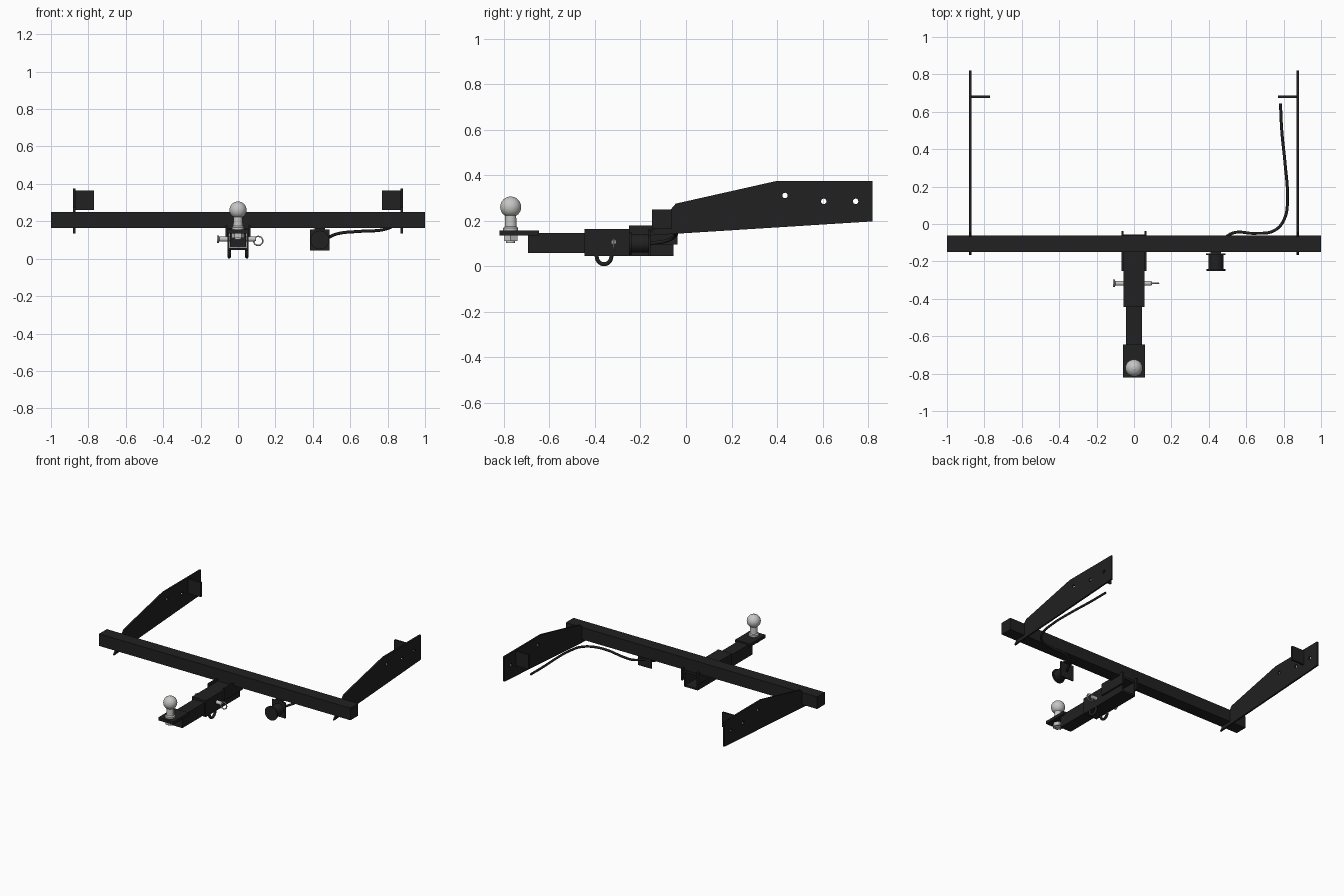
import bpy, bmesh
from math import pi, cos, sin
from mathutils import Matrix, Vector

cube = bpy.data.objects.get("Cube")
if cube:
    bpy.data.objects.remove(cube)


def material(name, rgb, metallic=0.0):
    m = bpy.data.materials.new(name)
    m.use_nodes = True
    m.diffuse_color = (*rgb, 1)
    m.node_tree.nodes["Principled BSDF"].inputs["Base Color"].default_value = (*rgb, 1)
    return m


black = material("black paint", (0.015, 0.015, 0.015))
steel = material("bright steel", (0.56, 0.56, 0.55))


def finish(name, bm, mat, smooth=False):
    bmesh.ops.recalc_face_normals(bm, faces=bm.faces)
    mesh = bpy.data.meshes.new(name)
    bm.to_mesh(mesh)
    bm.free()
    mesh.materials.append(mat)
    ob = bpy.data.objects.new(name, mesh)
    bpy.context.collection.objects.link(ob)
    if smooth:
        bpy.ops.object.select_all(action="DESELECT")
        ob.select_set(True)
        bpy.context.view_layer.objects.active = ob
        bpy.ops.object.shade_smooth_by_angle()
    return ob


def box(name, x, y, z, mat=black):
    bm = bmesh.new()
    bmesh.ops.create_cube(bm, size=1)
    for v in bm.verts:
        for i, (lo, hi) in enumerate((x, y, z)):
            v.co[i] = lo if v.co[i] < 0 else hi
    return finish(name, bm, mat)


def lathe(name, profile, origin, axis, mat, sides=24):
    """Spin (radius, distance) points about an axis through the origin."""
    bm = bmesh.new()
    turn = Vector((0, 0, 1)).rotation_difference(Vector(axis)).to_matrix()
    rings = []
    for r, h in profile:
        rings.append([bm.verts.new(Vector(origin) + turn @ Vector(
            (r * cos(2 * pi * i / sides), r * sin(2 * pi * i / sides), h)))
            for i in range(sides)])
    for a, b in zip(rings, rings[1:]):
        for i in range(sides):
            j = (i + 1) % sides
            bm.faces.new((a[i], a[j], b[j], b[i]))
    bm.faces.new(rings[0])
    bm.faces.new(rings[-1])
    return finish(name, bm, mat, sides > 8)


def wire(name, points, radius, mat, cyclic=False):
    cu = bpy.data.curves.new(name, "CURVE")
    cu.dimensions = "3D"
    cu.bevel_depth = radius
    cu.bevel_resolution = 3
    cu.use_fill_caps = True
    cu.resolution_u = 8
    sp = cu.splines.new("BEZIER")
    sp.bezier_points.add(len(points) - 1)
    for p, co in zip(sp.bezier_points, points):
        p.co = co
        p.handle_left_type = p.handle_right_type = "AUTO"
    sp.use_cyclic_u = cyclic
    cu.materials.append(mat)
    ob = bpy.data.objects.new(name, cu)
    bpy.context.collection.objects.link(ob)
    return ob


# Cross beam
box("cross_beam", (-1, 1), (-0.15, -0.062), (0.163, 0.25))

# Side arms with bolt holes and inward tabs
outline = [(-0.165, 0.135), (0.82, 0.197), (0.82, 0.375), (0.4, 0.375), (-0.045, 0.275)]
holes = [(0.435, 0.311), (0.605, 0.285), (0.745, 0.285)]
for side, label in ((1, "left"), (-1, "right")):
    bm = bmesh.new()
    face = bm.faces.new([bm.verts.new((side * 0.875 - 0.006, y, z)) for y, z in outline])
    ext = bmesh.ops.extrude_face_region(bm, geom=[face])
    bmesh.ops.translate(bm, vec=(0.012, 0, 0),
                        verts=[v for v in ext["geom"] if isinstance(v, bmesh.types.BMVert)])
    arm = finish(label + "_side_arm", bm, black)
    for y, z in holes:
        cutter = lathe("hole_cutter", [(0.012, -0.05), (0.012, 0.05)],
                       (side * 0.875, y, z), (1, 0, 0), black, 16)
        cutter.hide_render = True
        mod = arm.modifiers.new("hole", "BOOLEAN")
        mod.operation = "DIFFERENCE"
        mod.solver = "EXACT"
        mod.object = cutter
        bpy.context.view_layer.objects.active = arm
        bpy.ops.object.modifier_apply(modifier=mod.name)
        bpy.data.objects.remove(cutter)
    box(label + "_arm_tab", sorted((side * 0.77, side * 0.875)), (0.675, 0.688), (0.26, 0.365))

    # Gusset beside the receiver and safety chain loop under it
    box(label + "_gusset", sorted((side * 0.055, side * 0.068)), (-0.25, -0.038), (0.095, 0.18))
    wire(label + "_chain_loop",
         [(side * 0.047, -0.36 + 0.033 * cos(a), 0.046 + 0.037 * sin(a))
          for a in (pi * k / 6 for k in range(-6, 1))], 0.009, black)

# Receiver: a hollow square tube
rx, ry = 0.055, (-0.445, -0.055)
box("receiver_top", (-rx, rx), ry, (0.148, 0.163))
box("receiver_bottom", (-rx, rx), ry, (0.046, 0.058))
for s, label in ((1, "left"), (-1, "right")):
    box("receiver_wall_" + label, sorted((s * 0.045, s * rx)), ry, (0.058, 0.148))

# Drawbar and ball plate
box("drawbar", (-0.044, 0.044), (-0.695, -0.2), (0.059, 0.146))
box("ball_plate", (-0.06, 0.06), (-0.82, -0.645), (0.135, 0.156))

# Tow ball with neck, collar and nut
centre, radius = 0.26, 0.046
ball = [(radius * sin(a), centre - radius * cos(a)) for a in (pi * k / 16 for k in range(4, 16))]
lathe("tow_ball", [(0.033, 0.156), (0.033, 0.168), (0.026, 0.174), (0.024, 0.222)]
      + ball + [(0.008, 0.306)], (0, -0.77, 0), (0, 0, 1), steel, 32)
lathe("ball_nut", [(0.035, 0.11), (0.035, 0.135)], (0, -0.77, 0), (0, 0, 1), steel, 6)
lathe("ball_stud", [(0.02, 0.103), (0.02, 0.136)], (0, -0.77, 0), (0, 0, 1), steel)

# Hitch pin and its spring clip
lathe("hitch_pin", [(0.02, -0.113), (0.02, -0.103), (0.013, -0.1), (0.013, 0.09), (0.009, 0.096)],
      (0, -0.317, 0.105), (1, 0, 0), steel)
wire("pin_clip", [(0.108 + 0.024 * cos(a), -0.317, 0.095 + 0.024 * sin(a))
                  for a in (pi * k / 4 for k in range(8))], 0.004, steel, True)

# Trailer socket on its bracket
box("socket_bracket", (0.385, 0.49), (-0.165, -0.157), (0.045, 0.157))
box("socket_bracket_lip", (0.41, 0.465), (-0.165, -0.1), (0.153, 0.164))
lathe("trailer_socket", [(0.04, 0), (0.04, 0.077), (0.05, 0.077), (0.05, 0.087)],
      (0.438, -0.163, 0.1), (0, -1, 0), black)

# Wiring cable running back along the left arm
wire("wiring_cable", [(0.438, -0.16, 0.1), (0.48, -0.085, 0.112), (0.53, -0.048, 0.133),
                      (0.65, -0.05, 0.146), (0.75, -0.035, 0.151), (0.805, 0.03, 0.163),
                      (0.82, 0.15, 0.176), (0.808, 0.32, 0.19), (0.79, 0.5, 0.2),
                      (0.783, 0.645, 0.206)], 0.008, black)
